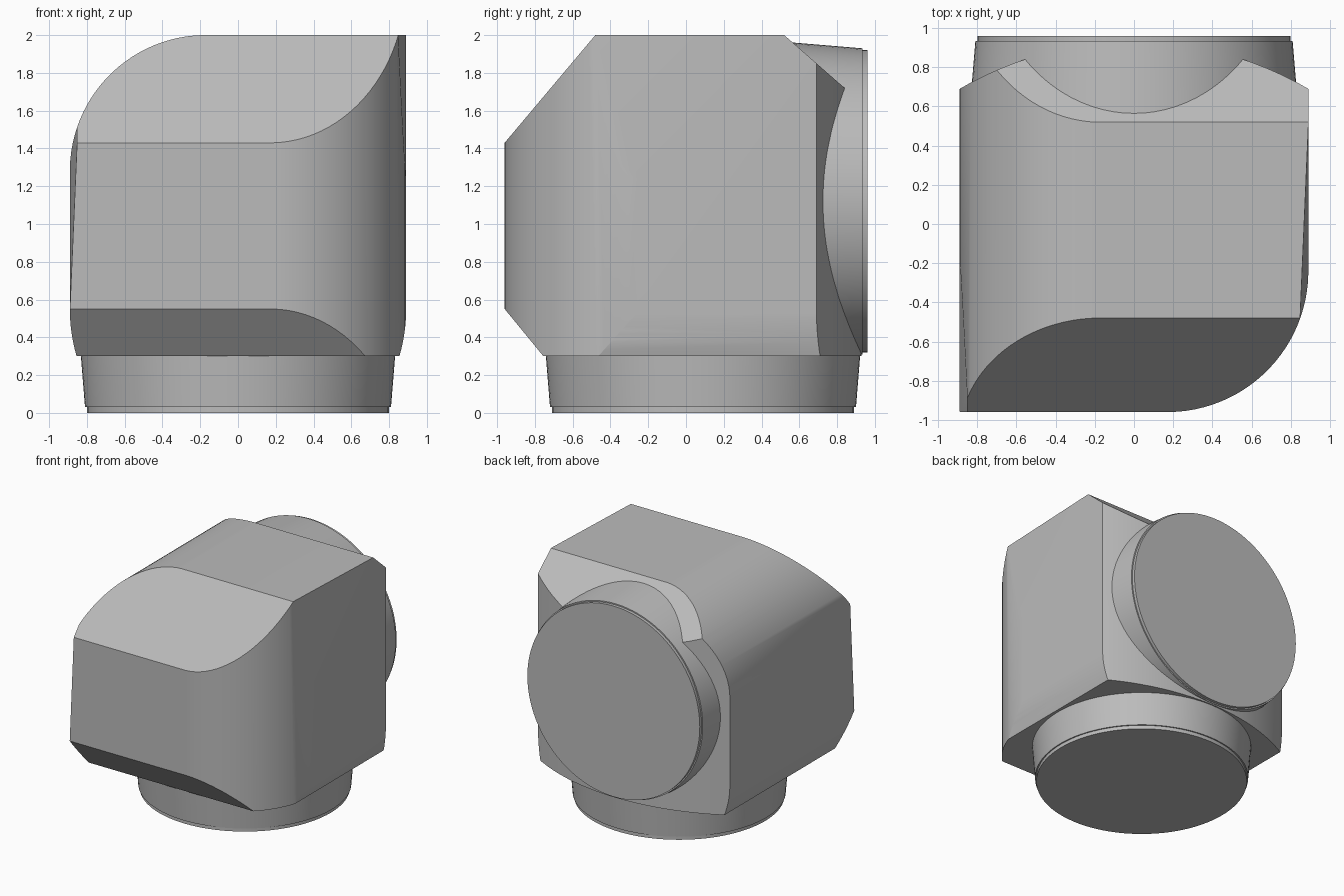
import bpy, bmesh, math
from mathutils import Vector, Matrix

cube = bpy.data.objects.get("Cube")
if cube:
    bpy.data.objects.remove(cube, do_unlink=True)

GREY = (0.5, 0.5, 0.5, 1.0)
mat = bpy.data.materials.new("plain grey")
mat.use_nodes = True
mat.diffuse_color = GREY
mat.node_tree.nodes["Principled BSDF"].inputs["Base Color"].default_value = GREY


def finish(bm, name):
    bmesh.ops.recalc_face_normals(bm, faces=bm.faces)
    mesh = bpy.data.meshes.new(name)
    bm.to_mesh(mesh)
    bm.free()
    mesh.materials.append(mat)
    obj = bpy.data.objects.new(name, mesh)
    bpy.context.collection.objects.link(obj)
    bpy.ops.object.select_all(action='DESELECT')
    obj.select_set(True)
    bpy.context.view_layer.objects.active = obj
    bpy.ops.object.shade_smooth_by_angle(angle=math.radians(20))
    weighted = obj.modifiers.new("flat panels", 'WEIGHTED_NORMAL')
    weighted.keep_sharp = True
    return obj


def cut(bm, point, normal):
    """Slice the convex solid, drop the side the normal points to, cap it."""
    geom = bm.verts[:] + bm.edges[:] + bm.faces[:]
    bmesh.ops.bisect_plane(bm, geom=geom, dist=1e-5, plane_co=point,
                           plane_no=normal, clear_outer=True)
    rim = [e for e in bm.edges if e.is_boundary]
    if len(rim) > 2:
        bmesh.ops.contextual_create(bm, geom=rim)


def round_cut(bm, center, u, v, radius, start, end, steps):
    """Shave a cylindrical surface with tangent planes between two angles."""
    center, u, v = Vector(center), Vector(u), Vector(v)
    for i in range(steps + 1):
        a = math.radians(start + (end - start) * i / steps)
        n = u * math.cos(a) + v * math.sin(a)
        cut(bm, center + n * radius, n)


X, Y, Z = Vector((1, 0, 0)), Vector((0, 1, 0)), Vector((0, 0, 1))

# Elbow body: a block between the two sockets
bm = bmesh.new()
bmesh.ops.create_cube(bm, size=1, matrix=Matrix.Translation((0, 0.02, 1.15))
                      @ Matrix.Diagonal((1.78, 1.96, 1.7, 1)))
# Sloped front top, front bottom and back top
cut(bm, (0, -0.96, 1.43), (0, -0.57, 0.48))
cut(bm, (0, -0.96, 0.55), (0, -0.25, -0.205))
cut(bm, (0, 0.52, 2), (0, 0.28, 0.32))
# Large rounded edges, upper right and front left
round_cut(bm, (-0.17, 0, 1.28), -X, Z, 0.72, 3, 87, 24)
round_cut(bm, (0.17, -0.24, 0), X, -Y, 0.72, 3, 87, 24)
# Bowed back
round_cut(bm, (0, -0.84, 0), Y, X, 1.77, -32, 32, 24)
# Slight draft and tucked-in lower edge on both sides
for side in (1, -1):
    cut(bm, (side * 0.89, 0, 1.5), (side, -0.043, 0.043))
    round_cut(bm, (0, 0, 0.55), X * side, -Z, 0.89, 2, 18, 6)
finish(bm, "elbow_body")


def socket(name, profile, matrix, sides=96):
    """Closed turned part from (radius, height) pairs."""
    bm = bmesh.new()
    rings = []
    for r, h in profile:
        ring = []
        for i in range(sides):
            a = math.tau * i / sides
            ring.append(bm.verts.new((r * math.cos(a), r * math.sin(a), h)))
        rings.append(ring)
    for low, high in zip(rings, rings[1:]):
        for i in range(sides):
            j = (i + 1) % sides
            bm.faces.new((low[i], low[j], high[j], high[i]))
    bm.faces.new(rings[0])
    bm.faces.new(rings[-1])
    bmesh.ops.transform(bm, matrix=matrix, verts=bm.verts)
    return finish(bm, name)


# Tapered sockets with a stepped end: one down, one to the back
down = Matrix.Translation((0, 0.09, 0))
socket("bottom_socket", [(0.8, 0), (0.8, 0.03), (0.81, 0.03), (0.835, 0.34)], down)
back = Matrix.Translation((0, 0.96, 1.12)) @ Matrix.Rotation(math.pi / 2, 4, 'X')
socket("back_socket", [(0.8, 0), (0.8, 0.025), (0.81, 0.025), (0.842, 0.41)], back)
